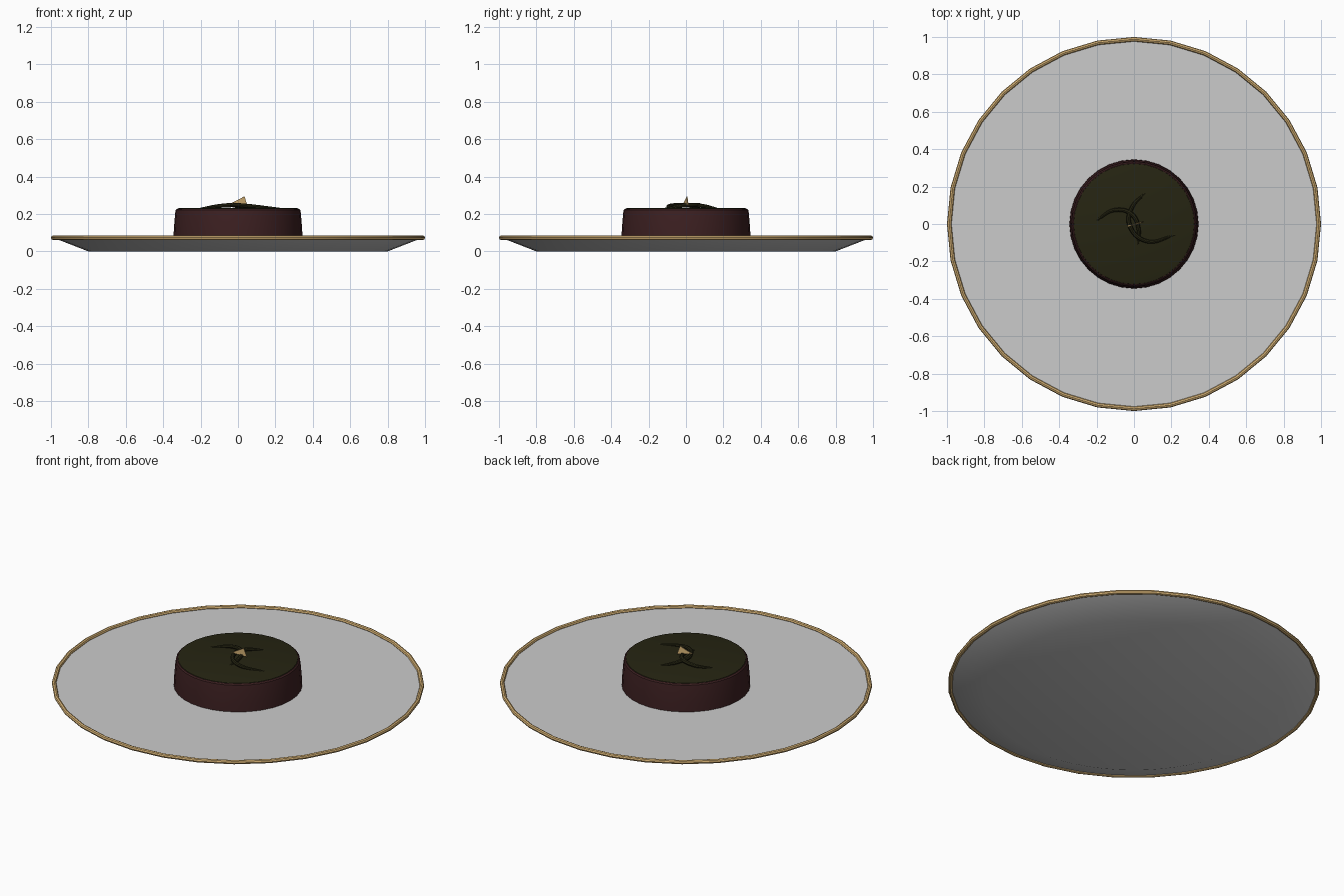
import bpy, bmesh, math

cube = bpy.data.objects.get("Cube")
if cube:
    bpy.data.objects.remove(cube, do_unlink=True)


def material(name, rgb):
    m = bpy.data.materials.new(name)
    m.use_nodes = True
    m.diffuse_color = (*rgb, 1)
    m.node_tree.nodes["Principled BSDF"].inputs["Base Color"].default_value = (*rgb, 1)
    return m


porcelain = material("porcelain", (0.6, 0.6, 0.6))
gold = material("gold", (0.68, 0.45, 0.18))
sponge = material("chocolate_sponge", (0.045, 0.014, 0.015))
glaze = material("dark_glaze", (0.019, 0.018, 0.006))


def finish(obj, name, mat, angle=35):
    obj.name = name
    obj.data.materials.append(mat)
    bpy.ops.object.select_all(action="DESELECT")
    obj.select_set(True)
    bpy.context.view_layer.objects.active = obj
    if angle:
        bpy.ops.object.shade_smooth_by_angle(angle=math.radians(angle))
    return obj


def lathe(name, profile, sides, mat):
    """Closed solid of revolution from (radius, height) points."""
    bm = bmesh.new()
    rings = []
    for r, z in profile:
        rings.append([bm.verts.new((r * math.cos(2 * math.pi * i / sides),
                                    r * math.sin(2 * math.pi * i / sides), z))
                      for i in range(sides)])
    for a, b in zip(rings, rings[1:]):
        for i in range(sides):
            j = (i + 1) % sides
            bm.faces.new((a[i], a[j], b[j], b[i]))
    bm.faces.new(rings[0][::-1])
    bm.faces.new(rings[-1])
    mesh = bpy.data.meshes.new(name)
    bm.to_mesh(mesh)
    bm.free()
    obj = bpy.data.objects.new(name, mesh)
    bpy.context.collection.objects.link(obj)
    return finish(obj, name, mat)


def swirl(name, points, mat):
    """Raised icing line that thins toward both ends."""
    curve = bpy.data.curves.new(name, "CURVE")
    curve.dimensions = "3D"
    curve.bevel_depth = 0.012
    curve.bevel_resolution = 2
    curve.use_fill_caps = True
    spline = curve.splines.new("BEZIER")
    spline.bezier_points.add(len(points) - 1)
    middle = (len(points) - 1) / 2
    for i, (p, (x, y)) in enumerate(zip(spline.bezier_points, points)):
        rise = 1 - (abs(i - middle) / middle) ** 2
        p.co = (x, y, 0.228 + 0.02 * rise)
        p.radius = 0.5 + 0.5 * rise
        p.handle_left_type = p.handle_right_type = "AUTO"
    obj = bpy.data.objects.new(name, curve)
    bpy.context.collection.objects.link(obj)
    bpy.ops.object.select_all(action="DESELECT")
    obj.select_set(True)
    bpy.context.view_layer.objects.active = obj
    bpy.ops.object.convert(target="MESH")
    finish(bpy.context.object, name, mat)


# Plate with a flared side and a gilded rim
lathe("plate", [(0.8, 0), (0.98, 0.07)], 64, porcelain)
bpy.ops.mesh.primitive_torus_add(major_radius=0.988, minor_radius=0.012,
                                 major_segments=32, minor_segments=8,
                                 location=(0, 0, 0.073))
finish(bpy.context.object, "plate_rim", gold)

# Cake and its glaze
lathe("cake", [(0.345, 0.07), (0.343, 0.12), (0.336, 0.205), (0.333, 0.222), (0.326, 0.228)],
      32, sponge)
lathe("glaze_top", [(0.325, 0.222), (0.322, 0.23), (0.31, 0.233)], 32, glaze)

# Crossing icing swirls
swirl("swirl_left", [(-0.2, 0.02), (-0.1, 0.075), (-0.01, 0.05), (0.025, -0.03), (0.02, -0.11)], glaze)
swirl("swirl_right", [(0.06, 0.165), (-0.01, 0.09), (-0.025, 0.0), (0.06, -0.09), (0.22, -0.06)], glaze)

# Thin gold flake standing on the swirls
bm = bmesh.new()
front = [bm.verts.new(p) for p in ((-0.035, -0.014, 0.258), (0.05, 0.01, 0.245), (0.035, 0.004, 0.294))]
face = bm.faces.new(front)
solid = bmesh.ops.extrude_face_region(bm, geom=[face])
moved = [v for v in solid["geom"] if isinstance(v, bmesh.types.BMVert)]
bmesh.ops.translate(bm, verts=moved, vec=(-0.001, 0.004, 0))
bmesh.ops.recalc_face_normals(bm, faces=bm.faces[:])
mesh = bpy.data.meshes.new("gold_flake")
bm.to_mesh(mesh)
bm.free()
flake = bpy.data.objects.new("gold_flake", mesh)
bpy.context.collection.objects.link(flake)
finish(flake, "gold_flake", gold, None)
